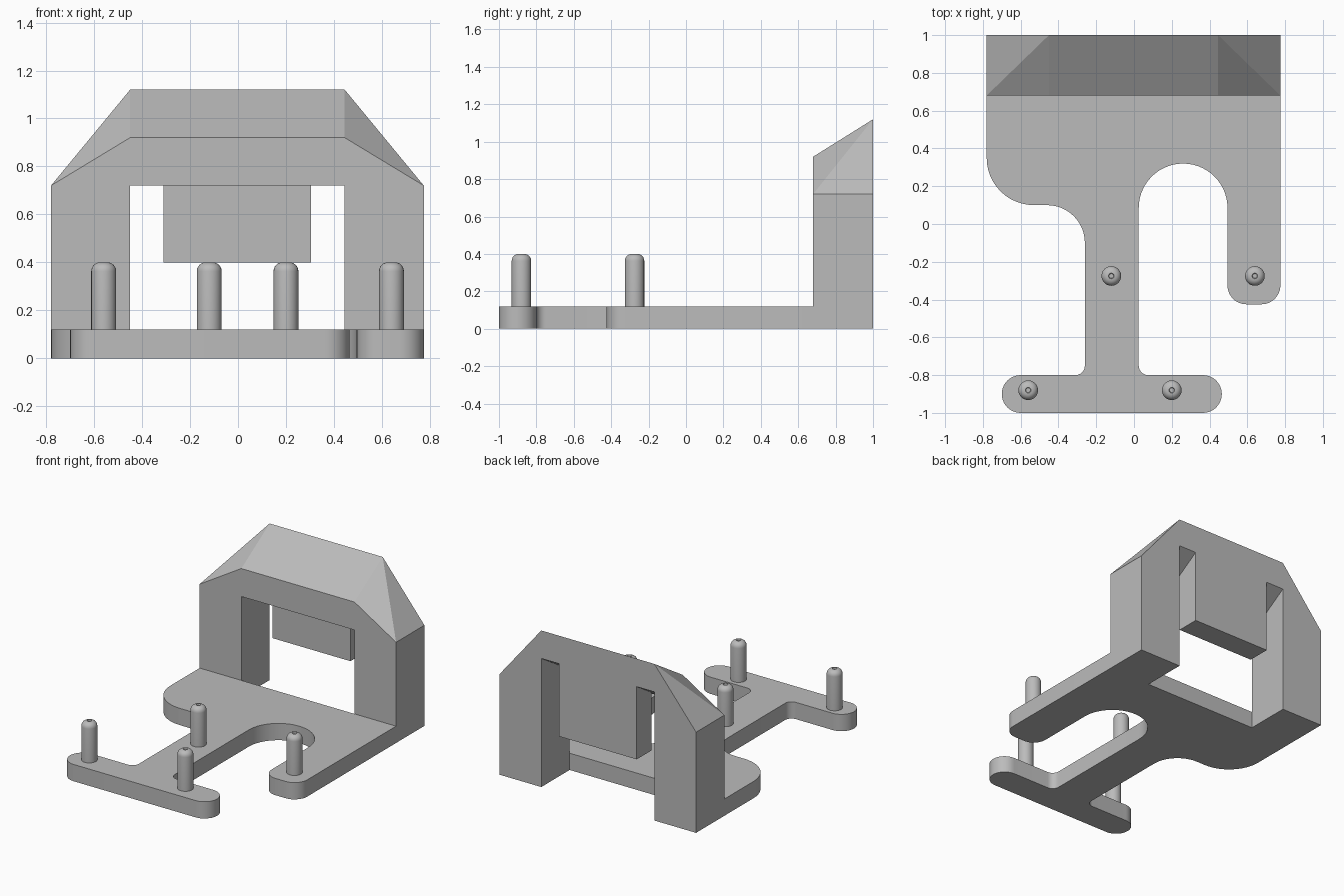
import bpy, bmesh, math

if "Cube" in bpy.data.objects:
    bpy.data.objects.remove(bpy.data.objects["Cube"])

grey = bpy.data.materials.new("plain grey")
grey.diffuse_color = (0.5, 0.5, 0.5, 1)
grey.use_nodes = True
grey.node_tree.nodes["Principled BSDF"].inputs["Base Color"].default_value = grey.diffuse_color


def make(name, bm, smooth=False):
    bmesh.ops.recalc_face_normals(bm, faces=bm.faces)
    me = bpy.data.meshes.new(name)
    bm.to_mesh(me)
    bm.free()
    me.materials.append(grey)
    ob = bpy.data.objects.new(name, me)
    bpy.context.collection.objects.link(ob)
    if smooth:
        bpy.ops.object.select_all(action='DESELECT')
        ob.select_set(True)
        bpy.context.view_layer.objects.active = ob
        bpy.ops.object.shade_smooth_by_angle(angle=math.radians(35))
    return ob


def loft(a, b):
    """Solid between two matching outlines; uneven sides are split along a diagonal."""
    bm = bmesh.new()
    va, vb = [bm.verts.new(p) for p in a], [bm.verts.new(p) for p in b]
    bm.faces.new(va)
    bm.faces.new(vb[::-1])
    n = len(a)
    for i in range(n):
        j = (i + 1) % n
        rise_i, rise_j = vb[i].co - va[i].co, vb[j].co - va[j].co
        if (rise_i - rise_j).length < 1e-5:
            bm.faces.new((va[i], vb[i], vb[j], va[j]))
        elif rise_j.z > rise_i.z:
            bm.faces.new((va[i], vb[i], vb[j]))
            bm.faces.new((va[i], vb[j], va[j]))
        else:
            bm.faces.new((va[i], vb[i], va[j]))
            bm.faces.new((vb[i], vb[j], va[j]))
    return bm


def arc(cx, cy, r, a0, a1, steps=12):
    return [(cx + r * math.cos(math.radians(a0 + (a1 - a0) * k / steps)),
             cy + r * math.sin(math.radians(a0 + (a1 - a0) * k / steps)))
            for k in range(steps + 1)]


# Base plate: rounded outline with narrow neck, foot bar and side arm
outline = ([(-0.78, 0.68)]
           + arc(-0.53, 0.35, 0.25, 180, 270)
           + arc(-0.46, -0.10, 0.20, 90, 0)
           + arc(-0.31, -0.75, 0.05, 0, -90, 6)
           + arc(-0.60, -0.90, 0.10, 90, 270, 20)
           + arc(0.365, -0.90, 0.10, -90, 90, 20)
           + arc(0.075, -0.75, 0.05, 270, 180, 6)
           + arc(0.26, 0.085, 0.235, 180, 0, 28)
           + arc(0.595, -0.325, 0.10, 180, 270)
           + arc(0.675, -0.325, 0.10, 270, 360)
           + [(0.775, 0.68)])
make("base_plate", loft([(x, y, 0) for x, y in outline],
                        [(x, y, 0.12) for x, y in outline]), True)

# Arch: two legs and a sloping roof; columns are x, front z, back z
arch = [(-0.78, 0, 0), (-0.78, 0.72, 0.72), (-0.45, 0.92, 1.12),
        (0.445, 0.92, 1.12), (0.775, 0.72, 0.72), (0.775, 0, 0),
        (0.445, 0, 0), (0.445, 0.72, 0.92), (-0.45, 0.72, 0.92), (-0.45, 0, 0)]
make("arch", loft([(x, 0.68, f) for x, f, b in arch],
                  [(x, 1.0, b) for x, f, b in arch]))

# Tab hanging from the sloping underside, flush with the back
tab = [(0.835, 0.40), (1.0, 0.40), (1.0, 0.92), (0.835, 0.817)]
make("hanging_tab", loft([(-0.31, y, z) for y, z in tab],
                         [(0.305, y, z) for y, z in tab]))


# Pins with rounded tips and a tiny centre dimple
def pin(name, x, y):
    r, e = 0.052, 0.037
    prof = [(r, 0.12)] + [(r - e + px, 0.40 - e + pz)
                          for px, pz in arc(0, 0, e, 0, 90, 6)] + [(0.012, 0.39)]
    bm = bmesh.new()
    n = 24
    rings = [[bm.verts.new((x + q * math.cos(2 * math.pi * k / n),
                            y + q * math.sin(2 * math.pi * k / n), z))
              for k in range(n)] for q, z in prof]
    for lo, hi in zip(rings, rings[1:]):
        for k in range(n):
            m = (k + 1) % n
            bm.faces.new((lo[k], lo[m], hi[m], hi[k]))
    bm.faces.new(rings[-1])
    bm.faces.new(rings[0][::-1])
    make(name, bm, True)


for name, x, y in [("front_left_pin", -0.56, -0.88), ("front_right_pin", 0.20, -0.88),
                   ("neck_pin", -0.12, -0.275), ("arm_pin", 0.64, -0.275)]:
    pin(name, x, y)
